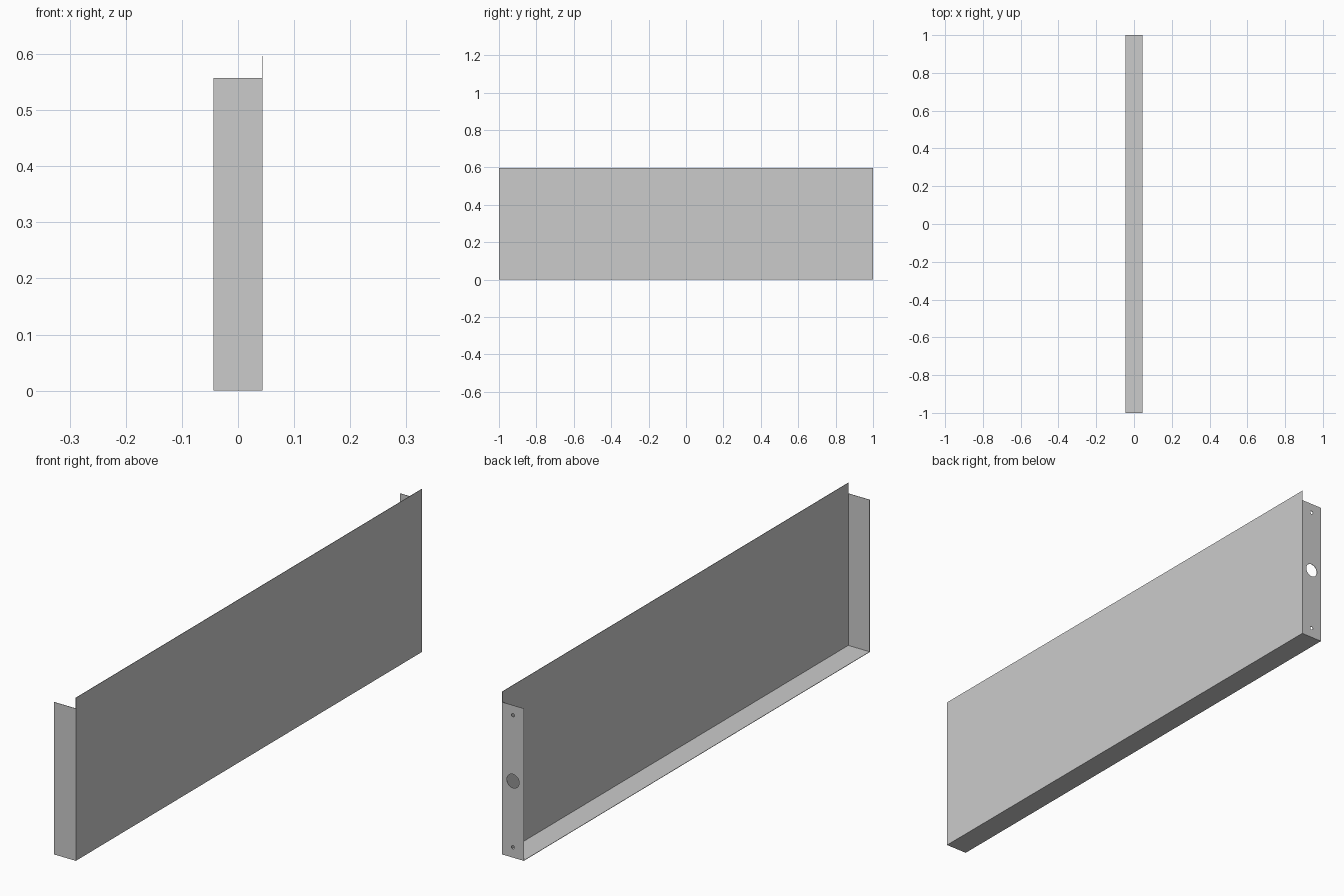
import bpy, bmesh
from mathutils import Matrix

if "Cube" in bpy.data.objects:
    bpy.data.objects.remove(bpy.data.objects["Cube"])

T = 0.0016            # sheet thickness
X0, X1 = -0.044, 0.044
PANEL_H, END_H = 0.596, 0.557


def finish(name, bm):
    mesh = bpy.data.meshes.new(name)
    bm.to_mesh(mesh)
    bm.free()
    obj = bpy.data.objects.new(name, mesh)
    bpy.context.collection.objects.link(obj)
    return obj


def box(name, lo, hi):
    bm = bmesh.new()
    size = [b - a for a, b in zip(lo, hi)]
    mid = [(a + b) / 2 for a, b in zip(lo, hi)]
    bmesh.ops.create_cube(bm, size=1, matrix=Matrix.Translation(mid) @ Matrix.Diagonal((*size, 1)))
    return finish(name, bm)


# Tall face panel and the bottom flange folded behind it
box("face_panel", (X1 - T, -1, 0), (X1, 1, PANEL_H))
box("bottom_flange", (X0, -1 + T, 0), (X1 - T, 1 - T, T))

# End flanges, slightly shorter than the face
box("front_end_flange", (X0, -1, 0), (X1 - T, -1 + T, END_H))
back_end = box("back_end_flange", (X0, 1 - T, 0), (X1 - T, 1, END_H))

# Holes in the back end: cable hole between two screw holes
bm = bmesh.new()
for z, r in ((0.038, 0.006), (0.28, 0.025), (0.521, 0.006)):
    place = Matrix.Translation((0, 1, z)) @ Matrix.Rotation(1.5707963, 4, 'X')
    bmesh.ops.create_cone(bm, cap_ends=True, segments=32, radius1=r, radius2=r,
                          depth=0.02, matrix=place)
cutter = finish("hole_cutter", bm)
cutter.hide_render = True
cutter.display_type = 'WIRE'
mod = back_end.modifiers.new("holes", 'BOOLEAN')
mod.operation = 'DIFFERENCE'
mod.solver = 'EXACT'
mod.object = cutter

# Apply the cut, then drop the helper
bpy.context.view_layer.objects.active = back_end
bpy.ops.object.modifier_apply(modifier=mod.name)
bpy.data.objects.remove(cutter)
